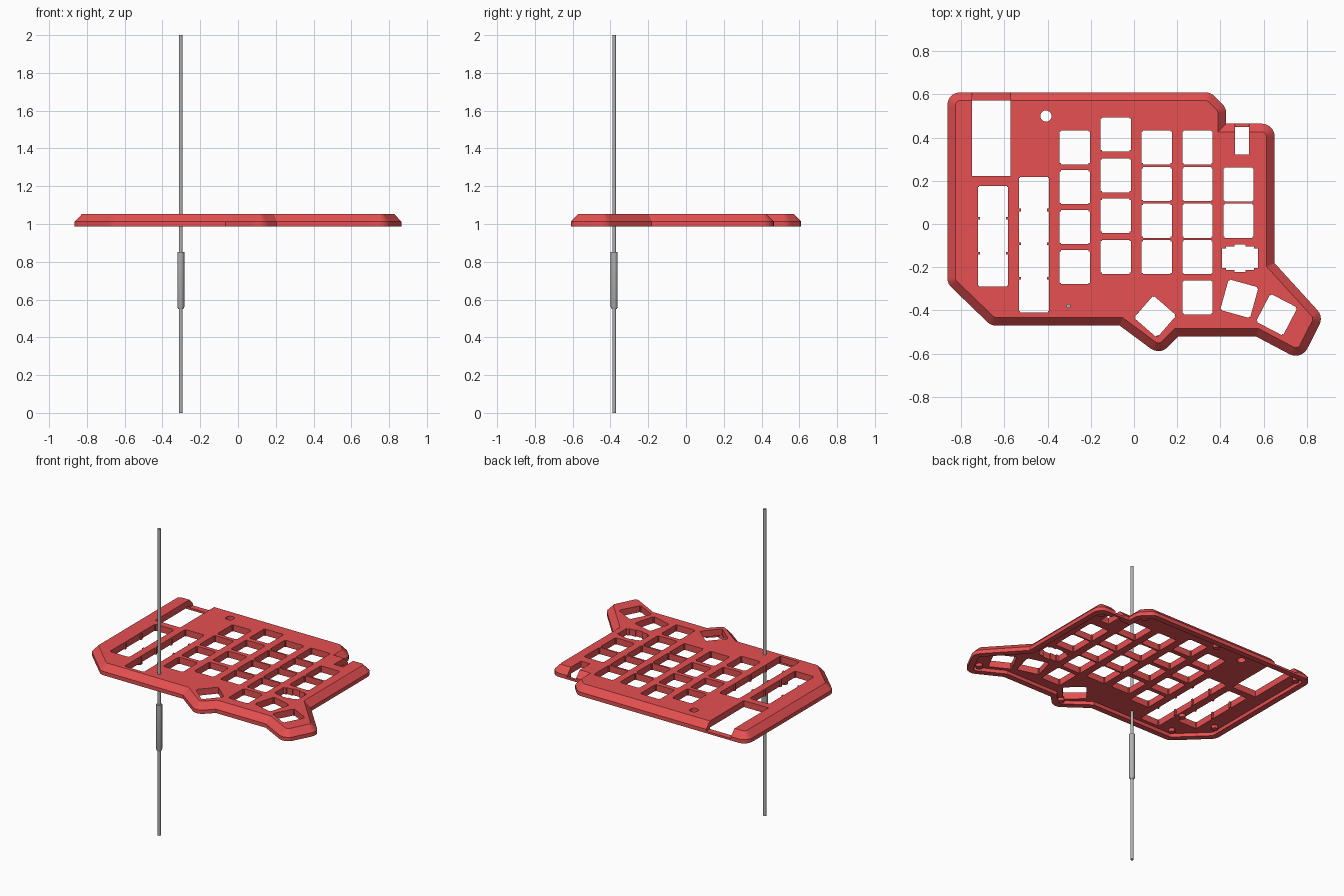
import bpy, bmesh, math
from mathutils import Vector

if "Cube" in bpy.data.objects:
    bpy.data.objects.remove(bpy.data.objects["Cube"])


def material(name, rgb):
    m = bpy.data.materials.new(name)
    m.diffuse_color = (*rgb, 1)
    m.use_nodes = True
    m.node_tree.nodes["Principled BSDF"].inputs["Base Color"].default_value = m.diffuse_color
    return m


RED = material("red plastic", (0.79, 0.08, 0.083))
GREY = material("grey metal", (0.44, 0.44, 0.44))


def finish(bm, name, mat):
    bmesh.ops.recalc_face_normals(bm, faces=bm.faces)
    me = bpy.data.meshes.new(name)
    bm.to_mesh(me)
    bm.free()
    ob = bpy.data.objects.new(name, me)
    bpy.context.collection.objects.link(ob)
    if mat:
        me.materials.append(mat)
    return ob


def loft(bm, rings):
    """Closed solid through (points, z) rings, capped at both ends."""
    loops = [[bm.verts.new((p[0], p[1], z)) for p in pts] for pts, z in rings]
    n = len(loops[0])
    for a, b in zip(loops, loops[1:]):
        for i in range(n):
            j = (i + 1) % n
            bm.faces.new((a[i], a[j], b[j], b[i]))
    bm.faces.new(loops[0])
    bm.faces.new(loops[-1])


def place(pts, cx, cy, deg=0):
    c, s = math.cos(math.radians(deg)), math.sin(math.radians(deg))
    return [(cx + x * c - y * s, cy + x * s + y * c) for x, y in pts]


def rect(cx, cy, w, h, deg=0):
    return place([(-w/2, -h/2), (w/2, -h/2), (w/2, h/2), (-w/2, h/2)], cx, cy, deg)


def key(cx, cy, w, h, deg=0):
    """Opening whose corners are nicked by small square tabs."""
    a, b, t = w / 2, h / 2, 0.006
    q = [(a, b - t), (a - t, b - t), (a - t, b)]
    q += [(-x, y) for x, y in q[::-1]]
    q += [(-x, -y) for x, y in q]
    return place(q, cx, cy, deg)


def circle(cx, cy, r, n=20):
    return [(cx + r * math.cos(math.tau * i / n), cy + r * math.sin(math.tau * i / n))
            for i in range(n)]


def outline(corners, inset, radius, seg=5):
    """Inset counter-clockwise outline; outward corners are rounded."""
    pts = []
    for i, p in enumerate(corners):
        p = Vector(p)
        d1 = (p - Vector(corners[i - 1])).normalized()
        d2 = (Vector(corners[(i + 1) % len(corners)]) - p).normalized()
        n1, n2 = Vector((-d1.y, d1.x)), Vector((-d2.y, d2.x))
        miter = (n1 + n2) / (1 + n1.dot(n2))
        if d1.cross(d2) < 0:
            pts.append(p + miter * inset)
            continue
        centre, r = p + miter * radius, radius - inset
        a = math.atan2(-n1.y, -n1.x)
        sweep = math.acos(max(-1, min(1, n1.dot(n2))))
        for k in range(seg + 1):
            t = a + sweep * k / seg
            pts.append(centre + Vector((math.cos(t), math.sin(t))) * r)
    return pts


# case body: chamfered top, recessed underside
corners = [(-0.865, 0.61), (0.355, 0.61), (0.427, 0.538), (0.427, 0.465), (0.652, 0.465),
           (0.652, -0.182), (0.878, -0.43), (0.775, -0.632), (0.567, -0.522), (0.205, -0.522),
           (0.119, -0.608), (-0.066, -0.471), (-0.662, -0.471), (-0.865, -0.275)][::-1]
outer, inner = outline(corners, 0, 0.06), outline(corners, 0.038, 0.06)
BOT, UNDER, EDGE, TOP = 0.987, 1.01, 1.012, 1.052
bm = bmesh.new()
loft(bm, [(inner, UNDER), (inner, BOT), (outer, BOT), (outer, EDGE), (inner, TOP)])
case = finish(bm, "keyboard_case", RED)

# key openings, column by column
W, H = 0.14, 0.158
columns = {-0.274: (0.355, 0.171, -0.014, -0.2),
           -0.085: (0.415, 0.225, 0.038, -0.152),
           0.105: (0.355, 0.185, 0.015, -0.153),
           0.294: (0.355, 0.185, 0.015, -0.153, -0.34),
           0.484: (0.183, 0.015)}
holes = [key(x, y, W, H) for x, ys in columns.items() for y in ys]
# tilted thumb openings
holes += [key(0.488, -0.346, 0.143, 0.148, -15.5),
          key(0.661, -0.42, 0.141, 0.146, -27.5),
          key(0.098, -0.429, 0.141, 0.137, -41)]
# long outer openings, controller bay, socket slot, round hole
holes += [key(-0.653, -0.057, W, 0.467), key(-0.463, -0.096, W, 0.628),
          rect(-0.662, 0.393, 0.178, 0.342), rect(0.5, 0.386, 0.064, 0.126),
          circle(-0.408, 0.5, 0.026)]
# stepped opening
quarter = [(0.083, 0.045), (0.065, 0.045), (0.065, 0.055), (0.025, 0.055), (0.025, 0.063)]
step = quarter + [(-x, y) for x, y in quarter[::-1]]
step += [(-x, -y) for x, y in step]
holes.append(place(step, 0.491, -0.159))


def cut(shapes, z0, z1):
    bm = bmesh.new()
    for s in shapes:
        loft(bm, [(s, z0), (s, z1)])
    cutter = finish(bm, "cutter", None)
    cutter.hide_render = True
    mod = case.modifiers.new("cut", 'BOOLEAN')
    mod.operation, mod.solver, mod.object = 'DIFFERENCE', 'EXACT', cutter
    bpy.context.view_layer.objects.active = case
    bpy.ops.object.modifier_apply(modifier=mod.name)
    bpy.data.objects.remove(cutter)


cut(holes, 0.9, 1.2)
# connector notches in the back rim, leaving a thin bar below
cut([rect(-0.662, 0.6, 0.178, 0.1), rect(0.5, 0.47, 0.064, 0.06)], 1.0, 1.2)

# small tabs inside the long openings
bm = bmesh.new()
for x, ys in ((-0.653, (0.026, -0.136)), (-0.463, (0.065, -0.092, -0.251))):
    for y in ys:
        for side in (-1, 1):
            s = rect(x + side * 0.068, y, 0.016, 0.012)
            loft(bm, [(s, UNDER), (s, TOP - 0.001)])
finish(bm, "opening_tabs", RED)

# screw bosses on the underside
bm = bmesh.new()
for x, y in ((0.59, 0.4), (0.36, 0.53), (-0.184, 0.54), (-0.795, 0.54), (-0.79, -0.2),
             (-0.558, -0.22), (-0.62, -0.39), (0.745, -0.535), (0.115, -0.535)):
    s = circle(x, y, 0.02, 12)
    loft(bm, [(s, BOT + 0.003), (s, UNDER + 0.01)])
finish(bm, "screw_bosses", RED)

# vertical rod with a sleeve
RX, RY = -0.303, -0.38


def turned(name, profile, n=16):
    bm = bmesh.new()
    loft(bm, [(circle(RX, RY, r, n), z) for r, z in profile])
    ob = finish(bm, name, GREY)
    bpy.context.view_layer.objects.active = ob
    ob.select_set(True)
    bpy.ops.object.shade_smooth_by_angle()
    ob.select_set(False)


turned("rod", [(0.01, 0), (0.01, 2)])
turned("rod_sleeve", [(0.013, 0.55), (0.0185, 0.562), (0.0185, 0.853)])
